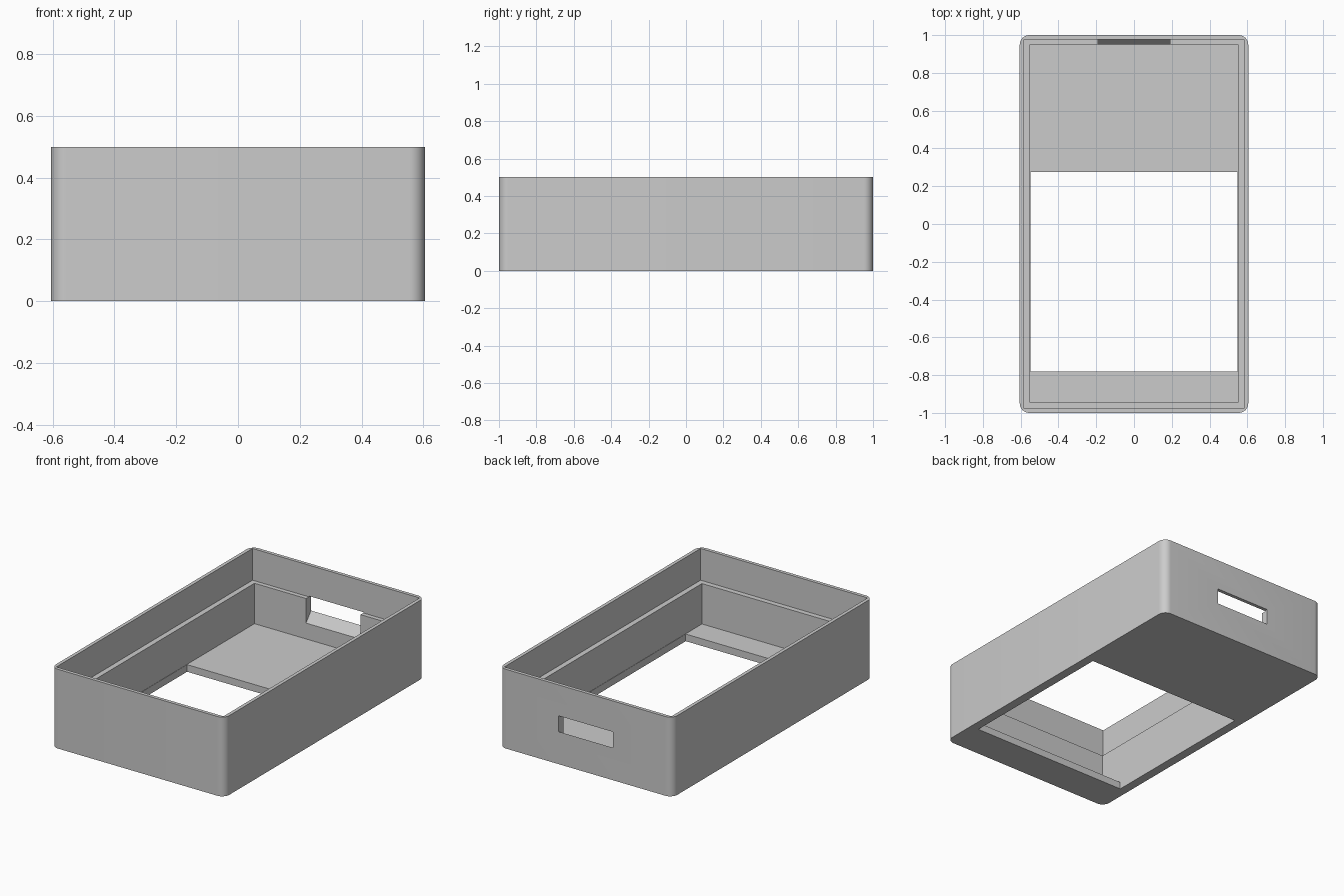
import bpy
import bmesh
import math

old = bpy.data.objects.get("Cube")
if old:
    bpy.data.objects.remove(old, do_unlink=True)

grey = bpy.data.materials.new("plain grey")
grey.use_nodes = True
COLOR = (0.6, 0.6, 0.6, 1.0)
grey.diffuse_color = COLOR
grey.node_tree.nodes["Principled BSDF"].inputs["Base Color"].default_value = COLOR


def prism(name, profile, axis, low, high, radius=0.0):
    """Extrude a 2D profile along z, or a (y, z) profile along x."""
    bm = bmesh.new()
    place = (lambda a, b: (a, b, low)) if axis == "z" else (lambda a, b: (low, a, b))
    face = bm.faces.new([bm.verts.new(place(a, b)) for a, b in profile])
    grown = bmesh.ops.extrude_face_region(bm, geom=[face])["geom"]
    shift = (0, 0, high - low) if axis == "z" else (high - low, 0, 0)
    bmesh.ops.translate(bm, vec=shift,
                        verts=[g for g in grown if isinstance(g, bmesh.types.BMVert)])
    if radius:
        upright = [e for e in bm.edges
                   if abs(e.verts[0].co.z - e.verts[1].co.z) > (high - low) / 2]
        bmesh.ops.bevel(bm, geom=upright, offset=radius, segments=8,
                        profile=0.5, affect="EDGES")
    bmesh.ops.recalc_face_normals(bm, faces=bm.faces)
    mesh = bpy.data.meshes.new(name)
    bm.to_mesh(mesh)
    bm.free()
    mesh.materials.append(grey)
    obj = bpy.data.objects.new(name, mesh)
    bpy.context.collection.objects.link(obj)
    return obj


def rect(x, front, back):
    return [(-x, front), (x, front), (x, back), (-x, back)]


def cut(target, cutter):
    cutter.hide_render = True
    mod = target.modifiers.new("cut", "BOOLEAN")
    mod.operation = "DIFFERENCE"
    mod.solver = "EXACT"
    mod.object = cutter
    bpy.context.view_layer.objects.active = target
    bpy.ops.object.modifier_apply(modifier=mod.name)
    bpy.data.objects.remove(cutter, do_unlink=True)


# Outer body with rounded upright corners
HEIGHT, FLOOR, LEDGE = 0.5, 0.045, 0.3
case = prism("open_case", rect(0.605, -1, 1), "z", 0, HEIGHT, radius=0.05)

# Main cavity, wider recess above the ledge, and opening through the floor
cut(case, prism("cavity", rect(0.55, -0.945, 0.95), "z", FLOOR, HEIGHT + 0.1))
cut(case, prism("lid_recess", rect(0.583, -0.978, 0.978), "z", LEDGE, HEIGHT + 0.1))
cut(case, prism("floor_opening", rect(0.548, -0.78, 0.275), "z", -0.1, FLOOR + 0.05))

# Slot through the back wall, with a ramped sill flaring inwards
sill = [(1.05, 0.205), (1.0, 0.205), (0.95, 0.145), (0.9, 0.145),
        (0.9, 0.305), (1.05, 0.305)]
cut(case, prism("back_slot", sill, "x", -0.19, 0.19))

# Smooth rounded corners, crisp edges elsewhere
bpy.ops.object.select_all(action="DESELECT")
case.select_set(True)
bpy.context.view_layer.objects.active = case
bpy.ops.object.shade_smooth_by_angle(angle=math.radians(30))
